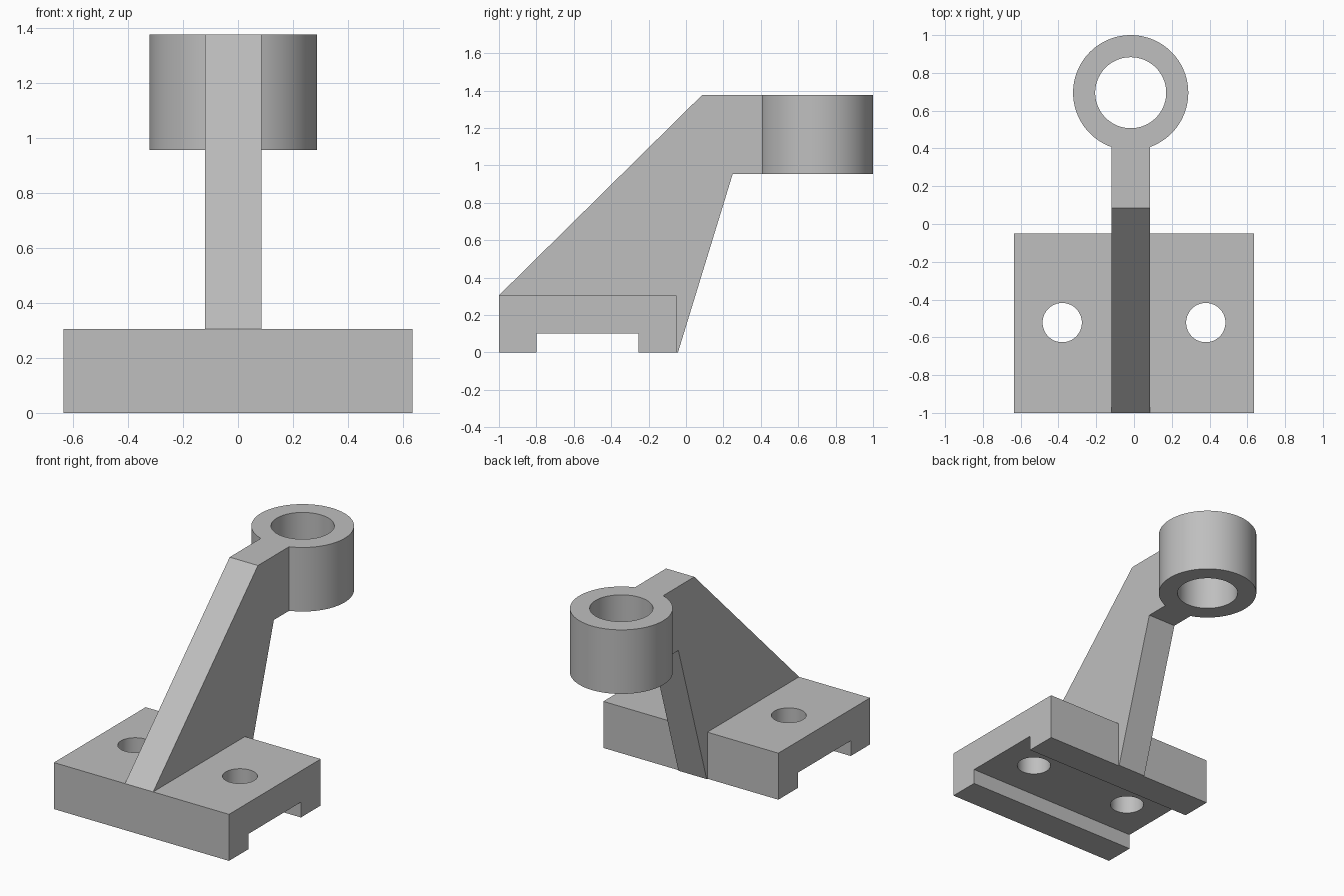
import bpy
import bmesh
import math
from mathutils import Vector

old = bpy.data.objects.get("Cube")
if old:
    bpy.data.objects.remove(old, do_unlink=True)

GREY = (0.52, 0.52, 0.52, 1.0)
mat = bpy.data.materials.new("grey metal")
mat.use_nodes = True
mat.diffuse_color = GREY
mat.node_tree.nodes["Principled BSDF"].inputs["Base Color"].default_value = GREY


def finish(name, bm):
    bmesh.ops.recalc_face_normals(bm, faces=bm.faces)
    mesh = bpy.data.meshes.new(name)
    bm.to_mesh(mesh)
    bm.free()
    mesh.materials.append(mat)
    obj = bpy.data.objects.new(name, mesh)
    bpy.context.collection.objects.link(obj)
    return obj


def side_extrusion(name, profile, x0, x1):
    """Extrude a (y, z) outline from x0 to x1."""
    bm = bmesh.new()
    face = bm.faces.new([bm.verts.new((x0, y, z)) for y, z in profile])
    ext = bmesh.ops.extrude_face_region(bm, geom=[face])
    moved = [v for v in ext["geom"] if isinstance(v, bmesh.types.BMVert)]
    bmesh.ops.translate(bm, verts=moved, vec=Vector((x1 - x0, 0, 0)))
    return finish(name, bm)


def cylinder(name, x, y, z0, z1, radius, sides):
    bm = bmesh.new()
    bmesh.ops.create_cone(bm, cap_ends=True, segments=sides,
                          radius1=radius, radius2=radius, depth=z1 - z0)
    bmesh.ops.translate(bm, verts=bm.verts, vec=Vector((x, y, (z0 + z1) / 2)))
    return finish(name, bm)


def combine(obj, other, operation):
    """Boolean the second object into the first and discard it."""
    mod = obj.modifiers.new(operation.title(), "BOOLEAN")
    mod.operation = operation
    mod.solver = "EXACT"
    mod.object = other
    graph = bpy.context.evaluated_depsgraph_get()
    mesh = bpy.data.meshes.new_from_object(obj.evaluated_get(graph))
    obj.modifiers.clear()
    obj.data = mesh
    bpy.data.objects.remove(other, do_unlink=True)


# Base block with a channel along its underside
FRONT, BACK, TOP = -1.0, -0.05, 0.305
bracket = side_extrusion("bracket", [
    (FRONT, 0), (-0.8, 0), (-0.8, 0.1), (-0.255, 0.1),
    (-0.255, 0), (BACK, 0), (BACK, TOP), (FRONT, TOP)], -0.635, 0.635)

# Sloping web that carries the ring
RING_X, RING_Y, RING_BOTTOM, RING_TOP = -0.0175, 0.695, 0.955, 1.375
web = side_extrusion("web", [
    (FRONT, TOP), (0.085, RING_TOP), (0.65, RING_TOP), (0.65, RING_BOTTOM),
    (0.25, RING_BOTTOM), (-0.043, 0), (-0.15, 0), (-0.15, 0.2), (-0.9, 0.2)],
    -0.12, 0.085)
combine(bracket, web, "UNION")

# Ring with its through bore
ring = cylinder("ring", RING_X, RING_Y, RING_BOTTOM, RING_TOP, 0.305, 96)
combine(bracket, ring, "UNION")
bore = cylinder("bore", RING_X, RING_Y, 0.8, 1.5, 0.188, 96)
combine(bracket, bore, "DIFFERENCE")

# Bolt holes on both sides of the base
for side in (-1, 1):
    hole = cylinder("bolt_hole", side * 0.38, -0.522, -0.1, 0.5, 0.104, 64)
    combine(bracket, hole, "DIFFERENCE")

# Smooth curved walls, sharp edges elsewhere
bpy.ops.object.select_all(action="DESELECT")
bracket.select_set(True)
bpy.context.view_layer.objects.active = bracket
bpy.ops.object.shade_smooth_by_angle(angle=math.radians(20))
